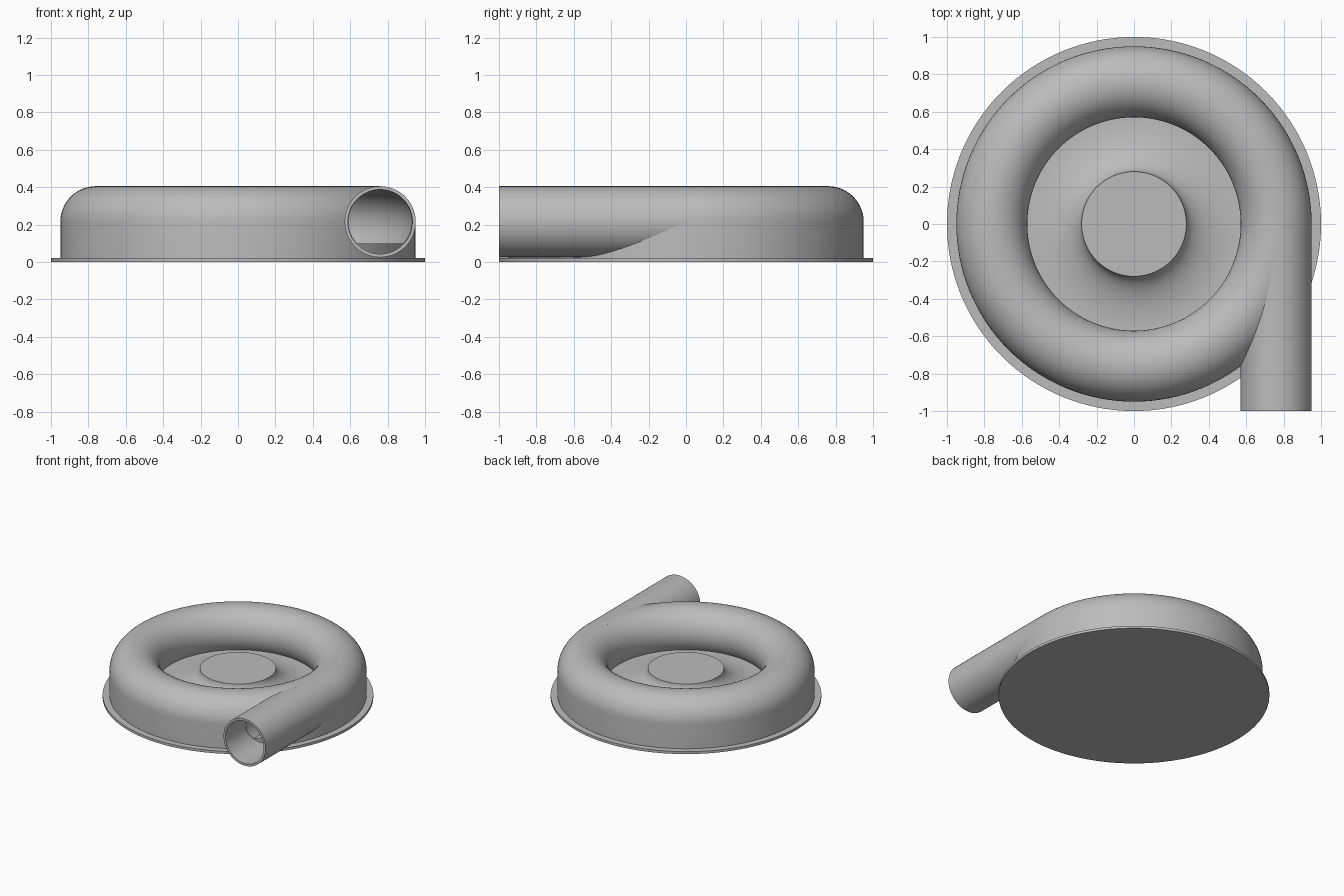
import bpy, bmesh
from math import sin, cos, pi, asin, radians
from mathutils import Matrix, Vector

old = bpy.data.objects.get("Cube")
if old:
    bpy.data.objects.remove(old, do_unlink=True)

grey = bpy.data.materials.new("plain_grey")
grey.use_nodes = True
COLOUR = (0.5, 0.5, 0.5, 1)
grey.diffuse_color = COLOUR
grey.node_tree.nodes["Principled BSDF"].inputs["Base Color"].default_value = COLOUR

RING, TUBE, BORE, MID = 0.76, 0.19, 0.172, 0.215   # scroll radius, tube radii, axis height
FLOOR, PLATE = 0.10, 0.02


def finish(name, bm):
    bmesh.ops.remove_doubles(bm, verts=bm.verts, dist=1e-5)
    bmesh.ops.recalc_face_normals(bm, faces=bm.faces)
    mesh = bpy.data.meshes.new(name)
    bm.to_mesh(mesh)
    bm.free()
    mesh.materials.append(grey)
    ob = bpy.data.objects.new(name, mesh)
    bpy.context.collection.objects.link(ob)
    return ob


def lathe(name, profile, closed=False, steps=128):
    """Revolve (radius, height) points about z."""
    bm = bmesh.new()
    verts = [bm.verts.new((r, 0, z)) for r, z in profile]
    pairs = list(zip(verts, verts[1:]))
    if closed:
        pairs.append((verts[-1], verts[0]))
    edges = [bm.edges.new(p) for p in pairs]
    bmesh.ops.spin(bm, geom=verts + edges, cent=(0, 0, 0), axis=(0, 0, 1),
                   angle=2 * pi, steps=steps, use_merge=True)
    return finish(name, bm)


def arc(radius, start, end, n=32):
    """Points of an arc around the tube centre."""
    angles = [start + (end - start) * i / n for i in range(n + 1)]
    return [(RING + radius * cos(a), MID + radius * sin(a)) for a in angles]


def prism(name, outline, y0, y1):
    """Extrude an (x, z) outline along y."""
    bm = bmesh.new()
    face = bm.faces.new([bm.verts.new((x, y0, z)) for x, z in outline])
    geom = bmesh.ops.extrude_face_region(bm, geom=[face])["geom"]
    bmesh.ops.translate(bm, vec=(0, y1 - y0, 0),
                        verts=[v for v in geom if isinstance(v, bmesh.types.BMVert)])
    return finish(name, bm)


def smooth(ob):
    bpy.ops.object.select_all(action='DESELECT')
    ob.select_set(True)
    bpy.context.view_layer.objects.active = ob
    bpy.ops.object.shade_smooth_by_angle(angle=radians(30))


def cut(ob, cutter):
    cutter.hide_render = True
    mod = ob.modifiers.new("cut", 'BOOLEAN')
    mod.operation, mod.solver, mod.object = 'DIFFERENCE', 'EXACT', cutter
    bpy.context.view_layer.objects.active = ob
    bpy.ops.object.modifier_apply(modifier=mod.name)
    bpy.data.objects.remove(cutter, do_unlink=True)


# Base plate
base = lathe("base_plate", [(0, 0), (1, 0), (1, PLATE), (0, PLATE)])

# Scroll casing: straight outer wall, rounded top, flared hub in the middle
HUB_R, HUB_Z, FLARE_R = 0.28, 0.235, 0.565
low = pi + asin((MID - FLOOR) / TUBE)
flare = [(FLARE_R - (FLARE_R - HUB_R) * sin(t * pi / 32),
          HUB_Z - (HUB_Z - FLOOR) * cos(t * pi / 32)) for t in range(17)]
casing = lathe("scroll_casing", [(0, PLATE), (RING + TUBE, PLATE)]
               + arc(TUBE, 0, low) + flare + [(0, HUB_Z)])

# Hollow channel inside the scroll, and the opening from the pipe into it
dip = asin((MID - FLOOR) / BORE)
cut(casing, lathe("channel_cutter", arc(BORE, -dip, pi + dip), closed=True))
dip = asin((MID - FLOOR) / (BORE - 0.002))
cut(casing, prism("opening_cutter", arc(BORE - 0.002, -dip, pi + dip), -1.1, 0))

# Tangential outlet pipe with an open bore
bm = bmesh.new()
rings = []
for radius, y in ((TUBE, -1), (TUBE, 0), (BORE, 0), (BORE, -1)):
    rings.append([bm.verts.new((x, y, z)) for x, z in arc(radius, 0, 2 * pi, 96)[:-1]])
for a, b in zip(rings, rings[1:] + rings[:1]):
    for i in range(96):
        j = (i + 1) % 96
        bm.faces.new((a[i], a[j], b[j], b[i]))
pipe = finish("outlet_pipe", bm)

for part in (base, casing, pipe):
    smooth(part)
